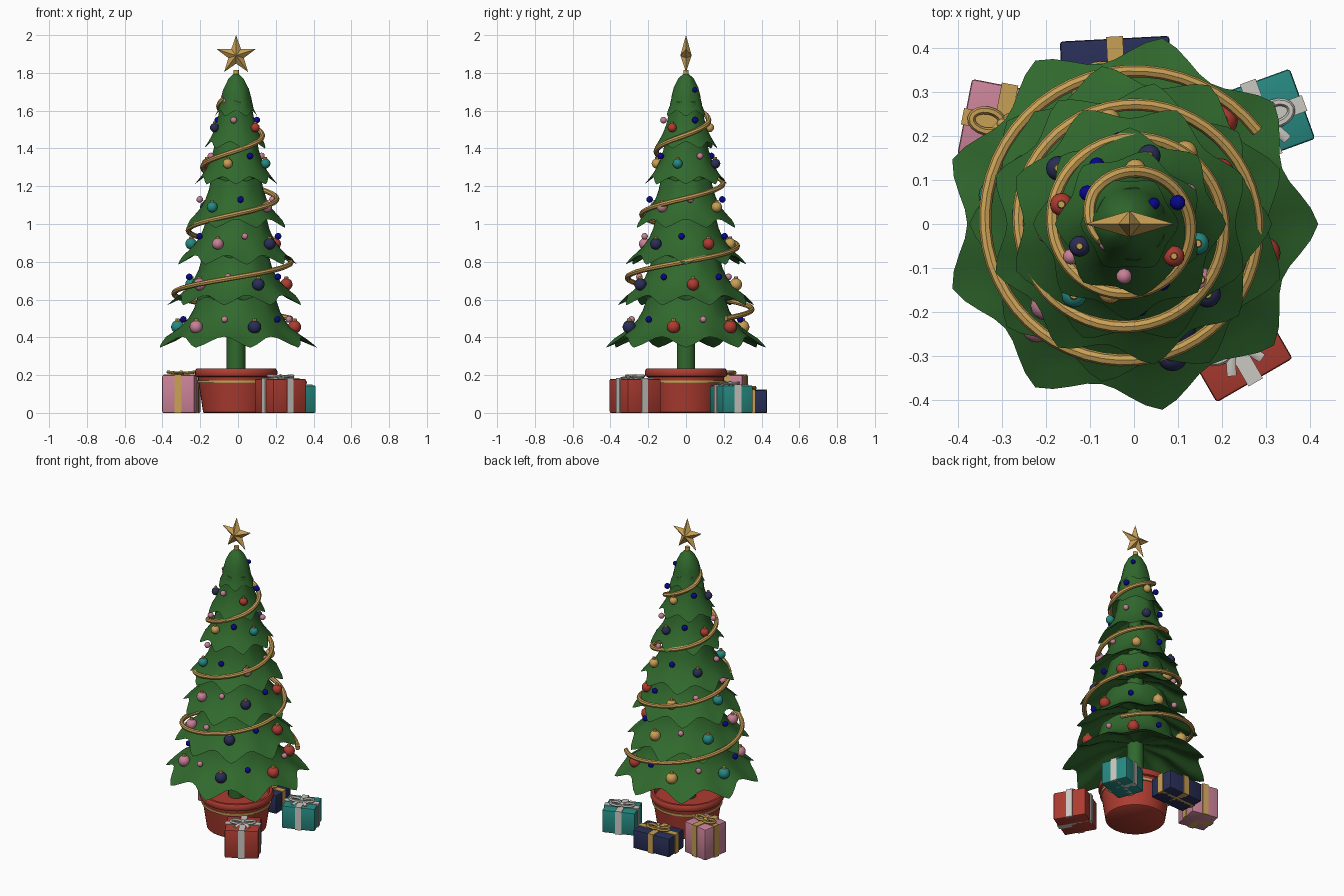
import bpy, bmesh, math
from mathutils import Matrix, Vector

if "Cube" in bpy.data.objects:
    bpy.data.objects.remove(bpy.data.objects["Cube"])

CX = -0.01  # tree axis


def mat(name, r, g, b):
    m = bpy.data.materials.new(name)
    m.diffuse_color = (r, g, b, 1)
    m.use_nodes = True
    m.node_tree.nodes["Principled BSDF"].inputs["Base Color"].default_value = m.diffuse_color
    return m


GREEN = mat("fir_green", 0.03, 0.14, 0.026)
RED = mat("red", 0.42, 0.045, 0.03)
GOLD = mat("gold", 0.58, 0.35, 0.09)
PINK = mat("pink", 0.58, 0.22, 0.31)
NAVY = mat("navy", 0.022, 0.028, 0.095)
TEAL = mat("teal", 0.02, 0.25, 0.22)
BLUE = mat("bright_blue", 0.002, 0.002, 0.26)
SILVER = mat("silver", 0.6, 0.58, 0.54)


def finish(bm, name, material, smooth=True):
    bmesh.ops.recalc_face_normals(bm, faces=bm.faces)
    me = bpy.data.meshes.new(name)
    bm.to_mesh(me)
    bm.free()
    ob = bpy.data.objects.new(name, me)
    bpy.context.collection.objects.link(ob)
    me.materials.append(material)
    if smooth:
        bpy.ops.object.select_all(action='DESELECT')
        ob.select_set(True)
        bpy.context.view_layer.objects.active = ob
        bpy.ops.object.shade_smooth_by_angle(angle=math.radians(40))
    return ob


def skin(bm, rings, closed=False, caps=True):
    """Bridge rings of points into a tube."""
    vs = [[bm.verts.new(p) for p in ring] for ring in rings]
    n = len(vs[0])
    for i in range(len(vs) - (0 if closed else 1)):
        a, b = vs[i], vs[(i + 1) % len(vs)]
        for j in range(n):
            bm.faces.new((a[j], a[(j + 1) % n], b[(j + 1) % n], b[j]))
    if caps and not closed:
        bm.faces.new(vs[0])
        bm.faces.new(vs[-1])


def lathe(name, profile, material, seg=32):
    bm = bmesh.new()
    skin(bm, [[(CX + r * math.cos(2 * math.pi * j / seg), r * math.sin(2 * math.pi * j / seg), z)
               for j in range(seg)] for r, z in profile])
    return finish(bm, name, material)


def tube(bm, path, rad, seg=8, closed=False, squash=1.0):
    """Sweep a round section along a path; squash sets the section height."""
    rings, n = [], len(path)
    for i, p in enumerate(path):
        a = path[(i - 1) % n] if closed else path[max(i - 1, 0)]
        b = path[(i + 1) % n] if closed else path[min(i + 1, n - 1)]
        t = (b - a).normalized()
        side = t.cross(Vector((0, 0, 1))).normalized()
        up = side.cross(t)
        rings.append([p + side * rad * math.cos(2 * math.pi * k / seg)
                      + up * rad * squash * math.sin(2 * math.pi * k / seg) for k in range(seg)])
    skin(bm, rings, closed)


# pot, its gold band and the trunk
lathe("pot", [(.17, 0), (.175, .004), (.203, .19), (.214, .194), (.218, .205), (.218, .222),
              (.21, .234), (.195, .234), (.188, .2), (.02, .2)], RED, 40)
lathe("pot_band", [(.195, .158), (.205, .158), (.208, .165), (.206, .172), (.195, .172)], GOLD, 40)
lathe("trunk", [(.05, .18), (.05, .9), (.03, 1.7)], GREEN, 14)

# branch tiers: scalloped bells with pointed tips; (tip height, tip radius, lobes)
TIERS = [(.345, .43, 9), (.57, .365, 9), (.785, .325, 9), (.98, .28, 8),
         (1.21, .22, 8), (1.40, .17, 7), (1.57, .112, 6)]
UNDER = [(.1, .6, .1), (.5, .45, .4), (.8, .14, .8)]
BELL = [(1, 0, 1), (.89, .13, .85), (.77, .29, .65), (.65, .52, .45), (.57, .77, .35), (.52, 1.05, .3), (.1, 1.2, .1)]
TOP = [(1, 0, 1), (.84, .17, .7), (.75, .4, .5), (.64, .6, .3), (.4, .83, .15), (.1, .97, 0)]
for i, (zt, rt, lobes) in enumerate(TIERS):
    seg = lobes * 8
    off = (i % 2) * math.pi / lobes
    bm, rings = bmesh.new(), []
    dz = .01 + .045 * rt
    for f, h, amp in UNDER + (TOP if i == 6 else BELL):
        ring = []
        for j in range(seg):
            a = 2 * math.pi * j / seg
            # rounded lobes ending in a blunt point
            w = amp * (.45 * (1 - 2 * abs(math.sin(lobes * a / 2))) + .55 * math.cos(lobes * a))
            r = rt / 1.075 * f * (1 + .075 * w)
            z = zt + dz + .22 * h - dz * w
            ring.append((CX + r * math.cos(a + off), r * math.sin(a + off), z))
        rings.append(ring)
    skin(bm, rings)
    finish(bm, "branch_tier_%d" % (i + 1), GREEN)

# garland: one rising spiral
path = []
for k in range(181):
    a = 36 + (1289 - 36) * k / 180
    z = .50 + .335 * (a - 36) / 360
    r = .36 - .228 * (z - .5)
    if z > 1.6:
        r -= .35 * (z - 1.6)
    path.append(Vector((CX + r * math.cos(math.radians(a)), r * math.sin(math.radians(a)), z)))
bm = bmesh.new()
tube(bm, path, .014, 8)
finish(bm, "garland", GOLD)


def ball(name, p, rad, material, small=False):
    bm = bmesh.new()
    if small:
        bmesh.ops.create_icosphere(bm, subdivisions=2, radius=rad, matrix=Matrix.Translation(p))
    else:
        bmesh.ops.create_uvsphere(bm, u_segments=16, v_segments=10, radius=rad, matrix=Matrix.Translation(p))
    finish(bm, name, material)


def polar(r, deg, z):
    return Vector((CX + r * math.cos(math.radians(deg)), r * math.sin(math.radians(deg)), z))


# baubles: evenly spaced on every tier, with gold caps; (first angle, colours)
BAUBLES = [(48, [RED, GOLD, TEAL, PINK, NAVY, RED]), (8, [RED, GOLD, TEAL, PINK, NAVY]),
           (30, [RED, GOLD, TEAL, PINK, NAVY]), (52, [GOLD, NAVY, TEAL, PINK]),
           (74, [NAVY, RED, GOLD, TEAL]), (84, [GOLD, NAVY, RED])]
for i, (first, cols) in enumerate(BAUBLES):
    zt, rt, _ = TIERS[i]
    step = 360 / len(cols)
    rad = .035 - .0022 * i
    for k, c in enumerate(cols):
        a = first + k * step
        p = polar(.735 * rt, a, zt + .11)
        ball("bauble_%d_%d" % (i + 1, k + 1), p, rad, c)
        bm = bmesh.new()
        bmesh.ops.create_cone(bm, cap_ends=True, segments=8, radius1=rad * .4, radius2=rad * .3,
                              depth=.014, matrix=Matrix.Translation(p + Vector((0, 0, rad + .002))))
        finish(bm, "bauble_cap_%d_%d" % (i + 1, k + 1), GOLD)
        # small lights and berries alternate between the baubles
        small = BLUE if k % 2 == 0 else PINK
        ball("small_bauble_%d_%d" % (i + 1, k + 1), polar(.67 * rt + .006, a + step * .5, zt + .15),
             .018, small, True)
for k, c in enumerate((BLUE, PINK)):
    ball("top_berry_%d" % k, polar(.072, 40 + 180 * k, 1.71 - .06 * k), .014, c, True)

# star: ten-point outline joined to a front and a back peak
bm = bmesh.new()
out = [bm.verts.new((CX + r * math.sin(k * math.pi / 5), 0, 1.892 + r * math.cos(k * math.pi / 5)))
       for k in range(10) for r in [.108 if k % 2 == 0 else .043]]
for y in (-.03, .03):
    peak = bm.verts.new((CX, y, 1.892))
    for k in range(10):
        bm.faces.new((out[k], out[(k + 1) % 10], peak))
finish(bm, "star", GOLD, False)
lathe("star_stem", [(.015, 1.76), (.015, 1.815)], GOLD, 10)


def box(name, size, centre, base, material, bevel):
    bm = bmesh.new()
    bmesh.ops.create_cube(bm, size=1, matrix=Matrix.Translation(centre) @ Matrix.Diagonal((*size, 1)))
    if bevel:
        bmesh.ops.bevel(bm, geom=bm.edges[:], offset=bevel, segments=2, affect='EDGES', profile=.5)
    bm.transform(base)
    finish(bm, name, material)


def gift(name, x, y, deg, w, d, h, paper, ribbon):
    base = Matrix.Translation((x, y, 0)) @ Matrix.Rotation(math.radians(deg), 4, 'Z')
    box(name + "_box", (w, d, h), (0, 0, h / 2), base, paper, .007)
    # crossed ribbons wrapping the box
    box(name + "_ribbon_a", (.038, d + .01, h + .004), (0, 0, h / 2 + .002), base, ribbon, 0)
    box(name + "_ribbon_b", (w + .01, .038, h + .004), (0, 0, h / 2 + .002), base, ribbon, 0)
    # bow: two flat loops, two tails and a knot
    bm = bmesh.new()
    for s in (-1, 1):
        loop = [Vector((s * (.036 + .036 * math.cos(t)), .024 * math.sin(t), h + .012 + .004 * math.cos(t)))
                for t in [2 * math.pi * k / 16 for k in range(16)]]
        tube(bm, loop, .009, 6, True)
        tube(bm, [Vector((0, 0, h + .01)), Vector((s * .025, -.035, h + .011)),
                  Vector((s * .04, -.065, h + .006))], .011, 6, False, .4)
    bmesh.ops.create_uvsphere(bm, u_segments=10, v_segments=6, radius=.013,
                              matrix=Matrix.Translation((0, 0, h + .012)))
    bm.transform(base)
    finish(bm, name + "_bow", ribbon)


gift("red_gift", .225, -.27, 30, .2, .2, .18, RED, SILVER)
gift("teal_gift", .29, .24, 20, .2, .17, .145, TEAL, SILVER)
gift("navy_gift", -.04, .34, 3, .25, .165, .12, NAVY, GOLD)
gift("pink_gift", -.30, .228, -11, .175, .175, .2, PINK, GOLD)
